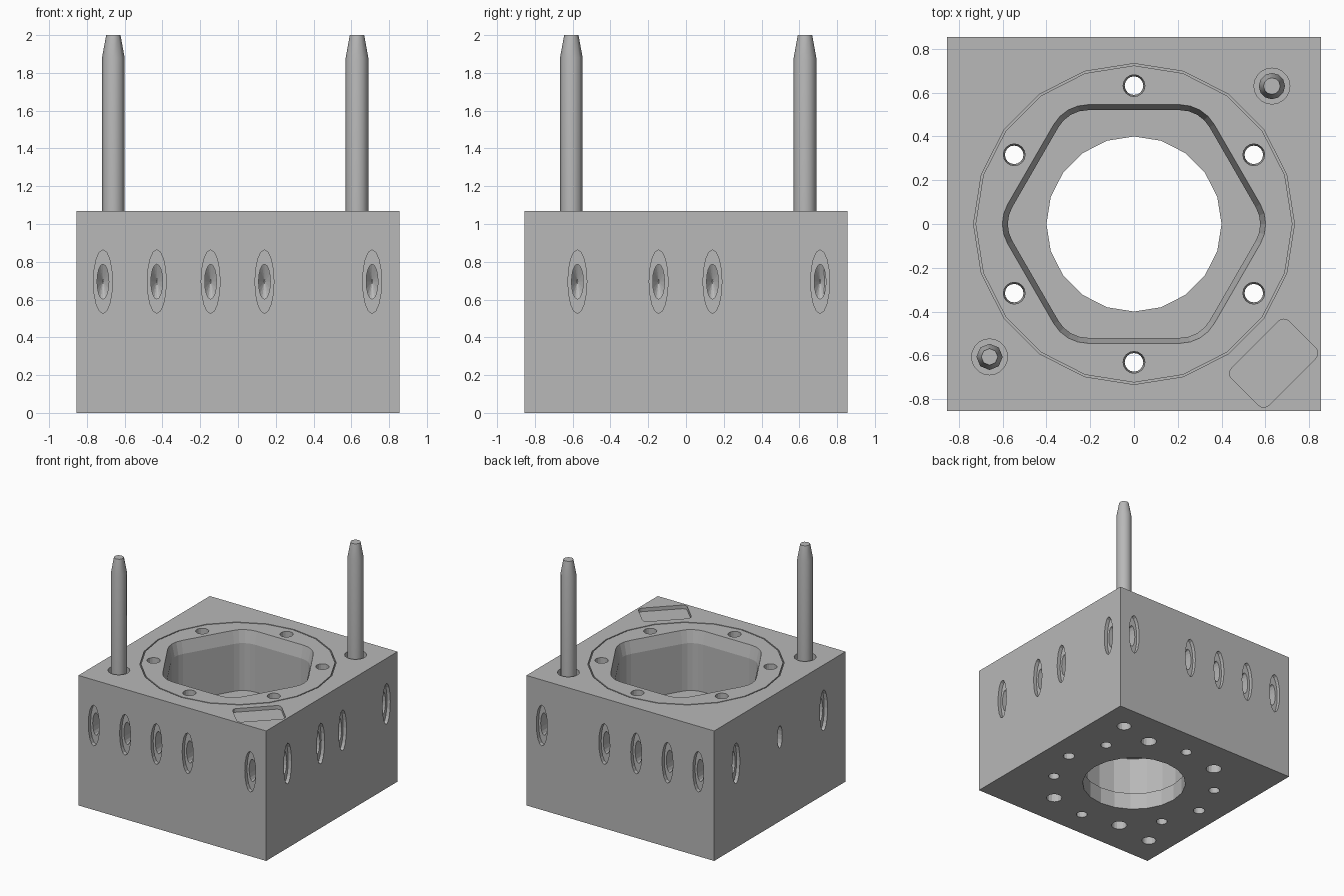
import bpy, bmesh
from math import sin, cos, pi, radians
from mathutils import Matrix, Vector

cube = bpy.data.objects.get("Cube")
if cube:
    bpy.data.objects.remove(cube, do_unlink=True)

HALF, TOP = 0.855, 1.07

steel = bpy.data.materials.new("grey_steel")
steel.use_nodes = True
grey = (0.48, 0.48, 0.48, 1)
steel.diffuse_color = grey
steel.node_tree.nodes["Principled BSDF"].inputs["Base Color"].default_value = grey


def ellipse(rx, ry, sides):
    return [(rx * cos(2 * pi * i / sides), ry * sin(2 * pi * i / sides)) for i in range(sides)]


def rounded(centres, radius, steps=4):
    """Outline made of one arc around each corner centre."""
    turn = 2 * pi / len(centres)
    pts = []
    for cx, cy, facing in centres:
        for s in range(steps + 1):
            a = facing + turn * (s / steps - 0.5)
            pts.append((cx + radius * cos(a), cy + radius * sin(a)))
    return pts


def hexagon(inradius, radius):
    d = (inradius - radius) / cos(pi / 6)
    return rounded([(d * cos(k * pi / 3), d * sin(k * pi / 3), k * pi / 3) for k in range(6)], radius)


def loft(name, sections, matrix=Matrix(), ring=False):
    """Solid through (outline, height) sections; a ring joins its last to its first."""
    bm = bmesh.new()
    loops = [[bm.verts.new(matrix @ Vector((x, y, z))) for x, y in pts] for pts, z in sections]
    pairs = list(zip(loops, loops[1:]))
    if ring:
        pairs.append((loops[-1], loops[0]))
    else:
        bm.faces.new(loops[0])
        bm.faces.new(loops[-1])
    for a, b in pairs:
        for i in range(len(a)):
            j = (i + 1) % len(a)
            bm.faces.new((a[i], a[j], b[j], b[i]))
    bmesh.ops.recalc_face_normals(bm, faces=bm.faces)
    mesh = bpy.data.meshes.new(name)
    bm.to_mesh(mesh)
    bm.free()
    mesh.materials.append(steel)
    obj = bpy.data.objects.new(name, mesh)
    bpy.context.scene.collection.objects.link(obj)
    return obj


def activate(obj):
    bpy.ops.object.select_all(action='DESELECT')
    obj.select_set(True)
    bpy.context.view_layer.objects.active = obj


def cut(sections, matrix=Matrix(), ring=False):
    cutter = loft("cutter", sections, matrix, ring)
    cutter.hide_render = True
    activate(block)
    mod = block.modifiers.new("cut", 'BOOLEAN')
    mod.operation, mod.solver, mod.object = 'DIFFERENCE', 'EXACT', cutter
    bpy.ops.object.modifier_apply(modifier=mod.name)
    bpy.data.objects.remove(cutter, do_unlink=True)


def drill(x, y, radius, low, high, top_radius=None, sides=16):
    cut([(ellipse(radius, radius, sides), low),
         (ellipse(top_radius or radius, top_radius or radius, sides), high)],
        Matrix.Translation((x, y, 0)))


# Block
square = [(-HALF, -HALF), (HALF, -HALF), (HALF, HALF), (-HALF, HALF)]
block = loft("block", [(square, 0), (square, TOP)])

# Hexagonal pocket with a sloped lip
lip = hexagon(0.545, 0.18)
wall = hexagon(0.52, 0.155)
cut([(wall, 0.58), (wall, 0.97), (lip, TOP), (lip, 1.2)])

# Round bore, slightly relieved inside
bore = ellipse(0.4, 0.4, 20)
relief = ellipse(0.42, 0.42, 20)
cut([(bore, -0.1), (bore, 0.14), (relief, 0.14), (relief, 0.46), (bore, 0.46), (bore, 0.7)])

# Seal groove
inner, outer = ellipse(0.724, 0.724, 20), ellipse(0.733, 0.733, 20)
cut([(inner, 1.05), (outer, 1.05), (outer, 1.1), (inner, 1.1)], ring=True)

# Bolt holes: through holes, and blind holes in the underside
for k in range(6):
    a = k * pi / 3
    drill(0.632 * sin(a), 0.632 * cos(a), 0.042, -0.05, 1.1, 0.05)
    drill(0.66 * cos(a), 0.66 * sin(a), 0.045 if k % 3 == 0 else 0.06, -0.05, 0.3)

# Name plate recess
w, h, r = 0.185, 0.12, 0.035
plate = rounded([(sx * (w - r), sy * (h - r), radians(f))
                 for sx, sy, f in ((1, 1, 45), (-1, 1, 135), (-1, -1, 225), (1, -1, 315))], r)
cut([(plate, TOP - 0.03), (plate, 1.2)],
    Matrix.Translation((0.638, -0.636, 0)) @ Matrix.Rotation(pi / 4, 4, 'Z'))

# Side ports: stepped oval holes with a pointed end
ports = {0: (-0.715, -0.43, -0.145, 0.14, 0.71),
         90: (-0.575, -0.145, 0.14, 0.71),
         180: (-0.715, -0.145, 0.145, 0.43, 0.71),
         270: (-0.57, 0, 0.57)}
mouth = ellipse(0.05, 0.168, 16)
throat = ellipse(0.031, 0.092, 16)
tip = ellipse(0.002, 0.006, 16)
for angle, offsets in ports.items():
    for u in offsets:
        m = (Matrix.Translation((0, 0, 0.695)) @ Matrix.Rotation(radians(angle), 4, 'Z')
             @ Matrix.Translation((u, -HALF, 0)) @ Matrix.Rotation(pi / 2, 4, 'X'))
        step = [(mouth, 0.05), (mouth, -0.03), (throat, -0.03)]
        cut((step if u else [(throat, 0.05)]) + [(throat, -0.16), (tip, -0.2)], m)

# Guide pins standing in shallow counterbores
for name, x, y, sides in (("back_left_pin", 0.63, 0.63, 12), ("front_right_pin", -0.66, -0.607, 8)):
    drill(x, y, 0.082, 1.02, 1.1, sides=20)
    drill(x, y, 0.055, -0.05, 0.3)
    shaft, end = ellipse(0.06, 0.06, sides), ellipse(0.038, 0.038, sides)
    pin = loft(name, [(shaft, 1.0), (shaft, 1.88), (end, 2.0)], Matrix.Translation((x, y, 0)))
    activate(pin)
    bpy.ops.object.shade_smooth_by_angle(angle=radians(50))
